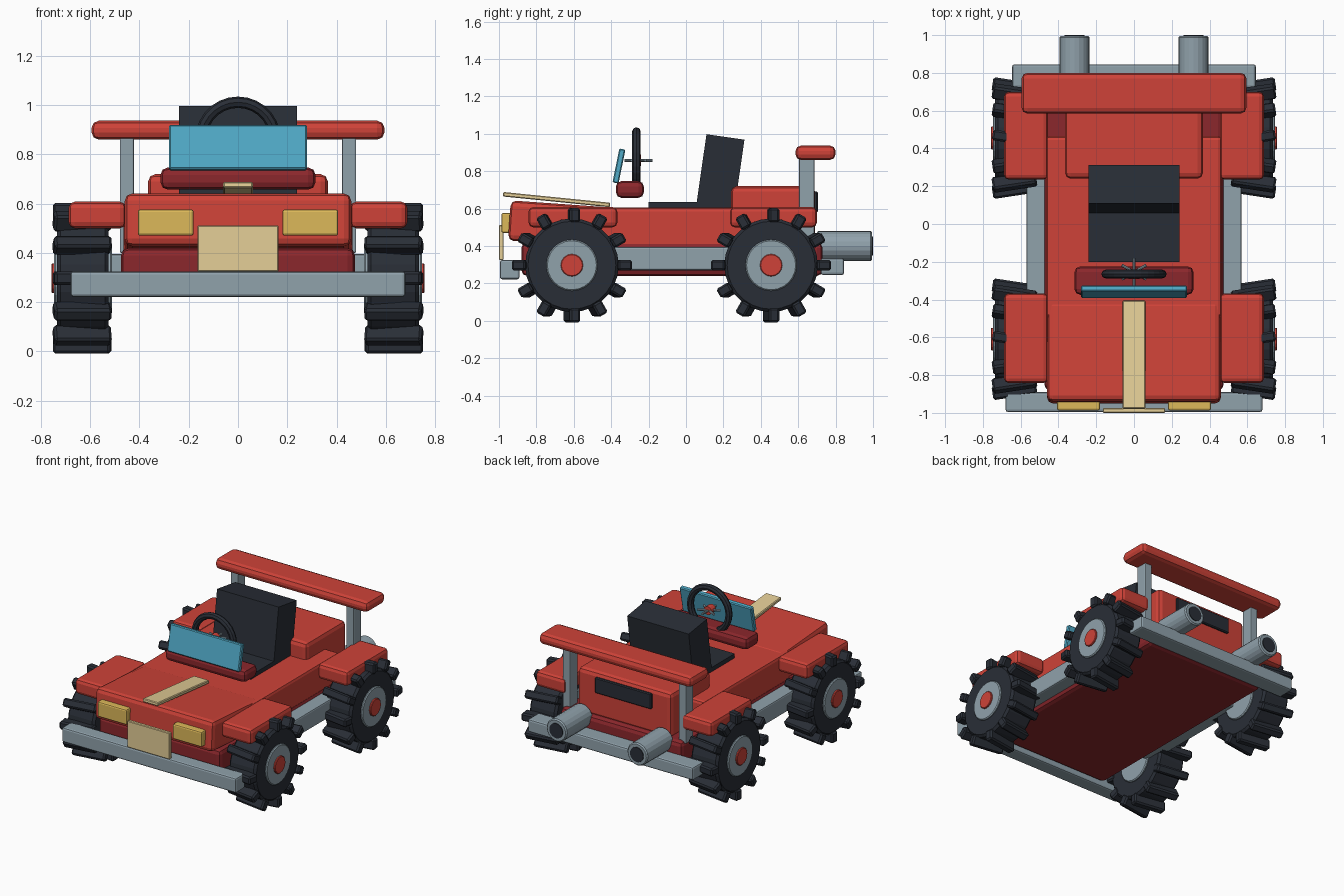
import bpy, bmesh, math
from mathutils import Matrix, Euler, Vector

if "Cube" in bpy.data.objects:
    bpy.data.objects.remove(bpy.data.objects["Cube"])


def mat(name, r, g, b):
    m = bpy.data.materials.new(name)
    m.diffuse_color = (r, g, b, 1)
    m.use_nodes = True
    m.node_tree.nodes["Principled BSDF"].inputs["Base Color"].default_value = m.diffuse_color
    return m


RED = mat("red", 0.62, 0.055, 0.04)
DARK_RED = mat("dark red", 0.26, 0.02, 0.025)
BLACK = mat("black", 0.022, 0.027, 0.037)
STEEL = mat("steel", 0.28, 0.36, 0.41)
CREAM = mat("cream", 0.78, 0.62, 0.31)
YELLOW = mat("yellow", 0.72, 0.48, 0.10)
BLUE = mat("blue", 0.08, 0.40, 0.57)


def finish(name, bm, material, bevel=0, segments=2):
    me = bpy.data.meshes.new(name)
    bm.to_mesh(me)
    bm.free()
    ob = bpy.data.objects.new(name, me)
    bpy.context.collection.objects.link(ob)
    me.materials.append(material)
    if bevel:
        mod = ob.modifiers.new("bevel", 'BEVEL')
        mod.width = bevel
        mod.segments = segments
        mod.limit_method = 'ANGLE'
    return ob


def add_box(bm, loc, size, rot=(0, 0, 0)):
    m = Matrix.LocRotScale(Vector(loc), Euler(rot), Vector(size))
    bmesh.ops.create_cube(bm, size=1, matrix=m)


def box(name, material, x, y, z, bevel=0.0, rx=0.0, segments=2):
    """Box from (min, max) ranges, tilted by rx about its centre."""
    bm = bmesh.new()
    r = (x, y, z)
    add_box(bm, [(a + b) / 2 for a, b in r], [b - a for a, b in r], (rx, 0, 0))
    return finish(name, bm, material, bevel, segments)


def rod(name, material, p, q, radius, sides=16, bevel=0.0):
    """Cylinder between two points."""
    p, q = Vector(p), Vector(q)
    bm = bmesh.new()
    m = Matrix.Translation((p + q) / 2) @ (q - p).to_track_quat('Z', 'Y').to_matrix().to_4x4()
    bmesh.ops.create_cone(bm, cap_ends=True, segments=sides, radius1=radius,
                          radius2=radius, depth=(q - p).length, matrix=m)
    return finish(name, bm, material, bevel, 1)


# Body
box("chassis", DARK_RED, (-0.475, 0.475), (-0.88, 0.73), (0.24, 0.42), 0.03)
box("tub", RED, (-0.465, 0.465), (-0.5, 0.465), (0.38, 0.605), 0.02)
box("hood", RED, (-0.46, 0.46), (-0.945, -0.41), (0.41, 0.625), 0.03, -0.07)
box("rear_deck", RED, (-0.365, 0.365), (0.24, 0.69), (0.40, 0.72), 0.03)
box("hood_stripe", CREAM, (-0.06, 0.06), (-0.98, -0.405), (0.636, 0.66), 0.005, -0.1, 1)
box("rear_grille", BLACK, (-0.22, 0.22), (0.68, 0.705), (0.58, 0.69), 0.006, 0, 1)

# Bumpers, lights and plate
box("front_bumper", STEEL, (-0.68, 0.68), (-0.995, -0.89), (0.222, 0.325), 0.012)
box("rear_bumper", STEEL, (-0.645, 0.645), (0.72, 0.845), (0.245, 0.335), 0.012)
box("front_plate", CREAM, (-0.165, 0.165), (-1.0, -0.975), (0.325, 0.512), 0.004, 0, 1)

# Spoiler
box("spoiler", RED, (-0.595, 0.595), (0.585, 0.8), (0.86, 0.937), 0.03)

# Seat
box("seat_base", BLACK, (-0.24, 0.24), (-0.2, 0.2), (0.56, 0.635))
box("seat_back", BLACK, (-0.24, 0.24), (0.08, 0.285), (0.585, 0.985), 0, -0.143)

# Dashboard and windshield
box("dashboard", DARK_RED, (-0.315, 0.315), (-0.375, -0.225), (0.657, 0.747), 0.03)
box("windshield", BLUE, (-0.28, 0.28), (-0.375, -0.342), (0.735, 0.92), 0.006, -0.2, 1)

# Steering wheel
bpy.ops.mesh.primitive_torus_add(major_radius=0.15, minor_radius=0.023, major_segments=28,
                                 minor_segments=8, location=(0, -0.265, 0.862),
                                 rotation=(math.pi / 2, 0, 0))
ring = bpy.context.object
ring.name = "steering_wheel"
ring.data.materials.append(BLACK)
rod("steering_hub", RED, (0, -0.29, 0.858), (0, -0.24, 0.858), 0.03, 12)
for i in range(3):
    a = math.radians(30 + 60 * i)
    d = Vector((math.cos(a), math.sin(a), 0)) * 0.075
    c = Vector((0, -0.255, 0.858))
    rod(f"steering_spoke_{i + 1}", STEEL, c - d, c + d, 0.008, 8)


# Wheel: tyre, through hub, cap and a ring of skewed lugs
def wheel(label, s, y):
    z = 0.297

    def disc(name, material, x0, x1, r, sides, bevel):
        rod(f"{label}_{name}", material, (s * x0, y, z), (s * x1, y, z), r, sides, bevel)

    disc("tyre", BLACK, 0.525, 0.735, 0.25, 28, 0.015)
    disc("hub", STEEL, 0.512, 0.747, 0.137, 24, 0.006)
    disc("hub_cap", RED, 0.72, 0.758, 0.06, 16, 0.004)
    bm = bmesh.new()
    for i in range(12):
        a = math.tau * i / 12
        dy, dz = math.cos(a), math.sin(a)
        skew = 0.15 * s * (1 if dy > -1e-6 else -1)
        add_box(bm, (s * 0.633, y + 0.268 * dy, z + 0.268 * dz),
                (0.235, 0.056, 0.075), (a - math.pi / 2, 0, skew))
    finish(f"{label}_lugs", bm, BLACK, 0.01, 1)


# Everything that repeats left and right
for side, s in (("left", -1), ("right", 1)):
    def span(a, b):
        return tuple(sorted((s * a, s * b)))

    for end, yw, yf in (("front", -0.61, (-0.842, -0.367)), ("rear", 0.455, (0.235, 0.7))):
        wheel(f"{end}_{side}_wheel", s, yw)
        box(f"{end}_{side}_fender", RED, span(0.455, 0.688), yf, (0.5, 0.608), 0.025)
    box(f"{side}_sill", STEEL, span(0.45, 0.57), (-0.5, 0.4), (0.27, 0.395), 0.01)
    box(f"{side}_headlight", YELLOW, span(0.18, 0.407), (-0.987, -0.93), (0.47, 0.577), 0.01)
    box(f"{side}_spoiler_post", STEEL, span(0.422, 0.48), (0.605, 0.687), (0.4, 0.88), 0.006)
    rod(f"{side}_exhaust", STEEL, (s * 0.315, 0.7, 0.4), (s * 0.315, 0.995, 0.4), 0.08, 20, 0.008)
    rod(f"{side}_exhaust_opening", BLACK, (s * 0.315, 0.9, 0.4), (s * 0.315, 1.0, 0.4), 0.052, 20)
